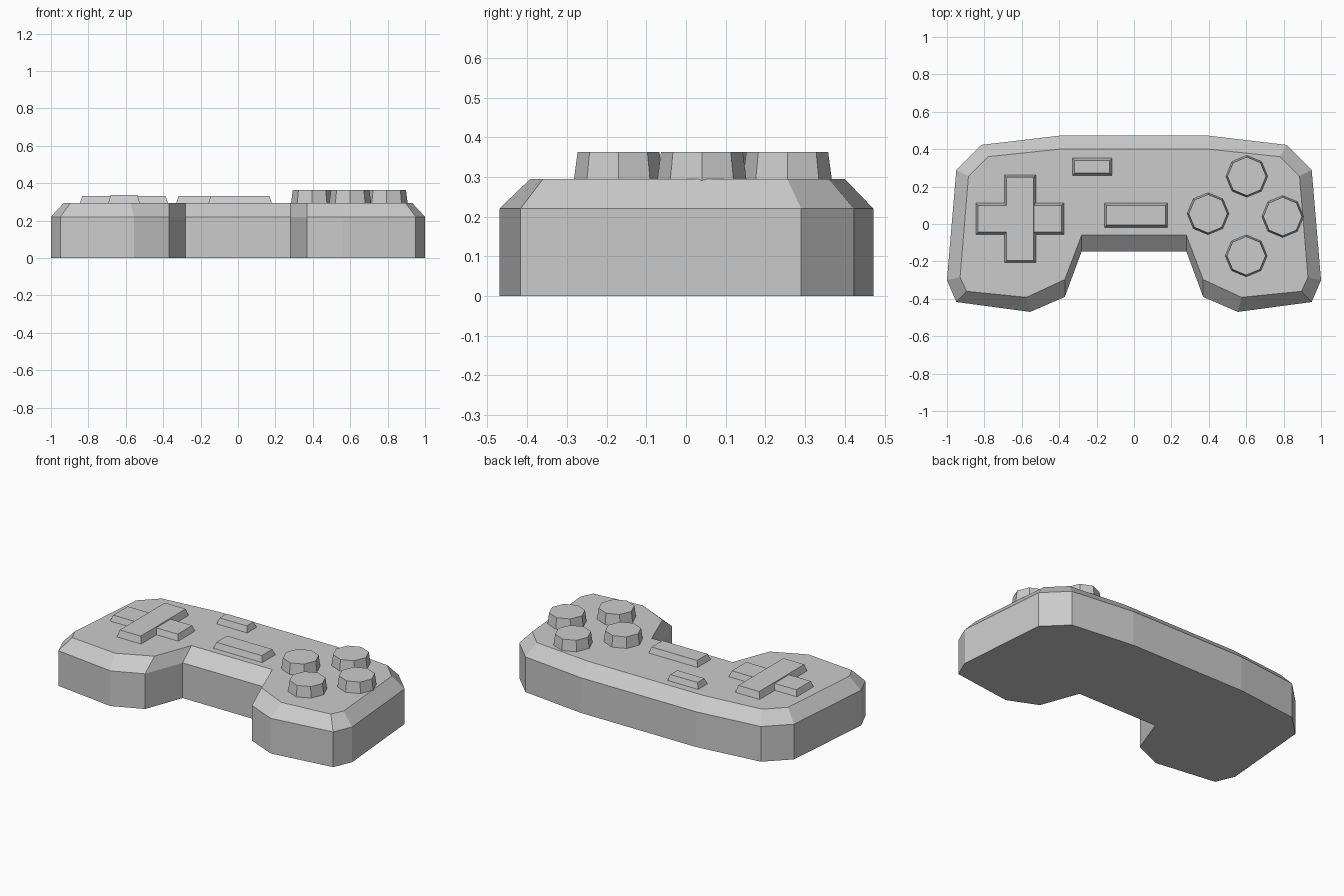
import bpy, bmesh
from math import cos, sin, pi

cube = bpy.data.objects.get("Cube")
if cube:
    bpy.data.objects.remove(cube, do_unlink=True)

grey = bpy.data.materials.new("plain_grey")
grey.use_nodes = True
colour = (0.6, 0.6, 0.6, 1)
grey.diffuse_color = colour
grey.node_tree.nodes["Principled BSDF"].inputs["Base Color"].default_value = colour


def loft(name, rings):
    """Closed flat-shaded solid through matching rings of points."""
    bm = bmesh.new()
    loops = [[bm.verts.new(p) for p in ring] for ring in rings]
    bm.faces.new(list(reversed(loops[0])))
    bm.faces.new(loops[-1])
    for low, high in zip(loops, loops[1:]):
        for i in range(len(low)):
            j = (i + 1) % len(low)
            bm.faces.new((low[i], low[j], high[j], high[i]))
    bmesh.ops.recalc_face_normals(bm, faces=bm.faces[:])
    mesh = bpy.data.meshes.new(name)
    bm.to_mesh(mesh)
    bm.free()
    mesh.materials.append(grey)
    obj = bpy.data.objects.new(name, mesh)
    bpy.context.collection.objects.link(obj)
    return obj


def mirrored(half, z):
    """Right half outline, front notch to back, closed across x = 0."""
    return [(x, y, z) for x, y in half] + [(-x, y, z) for x, y in reversed(half)]


# Body: straight walls with a sloped shoulder up to the flat top
outer = [(.28, -.147), (.37, -.39), (.555, -.47), (.95, -.417),
         (1, -.30), (.95, .29), (.815, .423), (.40, .472)]
inner = [(.28, -.06), (.37, -.297), (.575, -.392), (.895, -.36),
         (.93, -.285), (.885, .255), (.78, .36), (.40, .40)]
TOP = .295
loft("body", [mirrored(outer, 0), mirrored(outer, .22), mirrored(inner, TOP)])


# Flat keys with tapered sides
def key(name, x0, x1, y0, y1, height, taper=.012):
    def ring(t, z):
        return [(x0 + t, y0 + t, z), (x1 - t, y0 + t, z),
                (x1 - t, y1 - t, z), (x0 + t, y1 - t, z)]
    loft(name, [ring(0, TOP - .01), ring(0, TOP), ring(taper, height)])


key("direction_pad_across", -.845, -.375, -.055, .112, .331)
key("direction_pad_along", -.693, -.525, -.207, .262, .337)
key("small_menu_key", -.33, -.118, .26, .352, .331)
key("large_menu_key", -.158, .18, -.018, .112, .331)


# Round push buttons as tapered octagons
def octagon(x, y, r, z):
    return [(x + r * cos(i * pi / 4), y + r * sin(i * pi / 4), z) for i in range(8)]


buttons = {"back": (.603, .255), "left": (.795, .04),
           "right": (.396, .055), "front": (.60, -.17)}
for side, (x, y) in buttons.items():
    loft(side + "_button", [octagon(x, y, .112, TOP - .01), octagon(x, y, .112, TOP),
                            octagon(x, y, .103, .363)])
